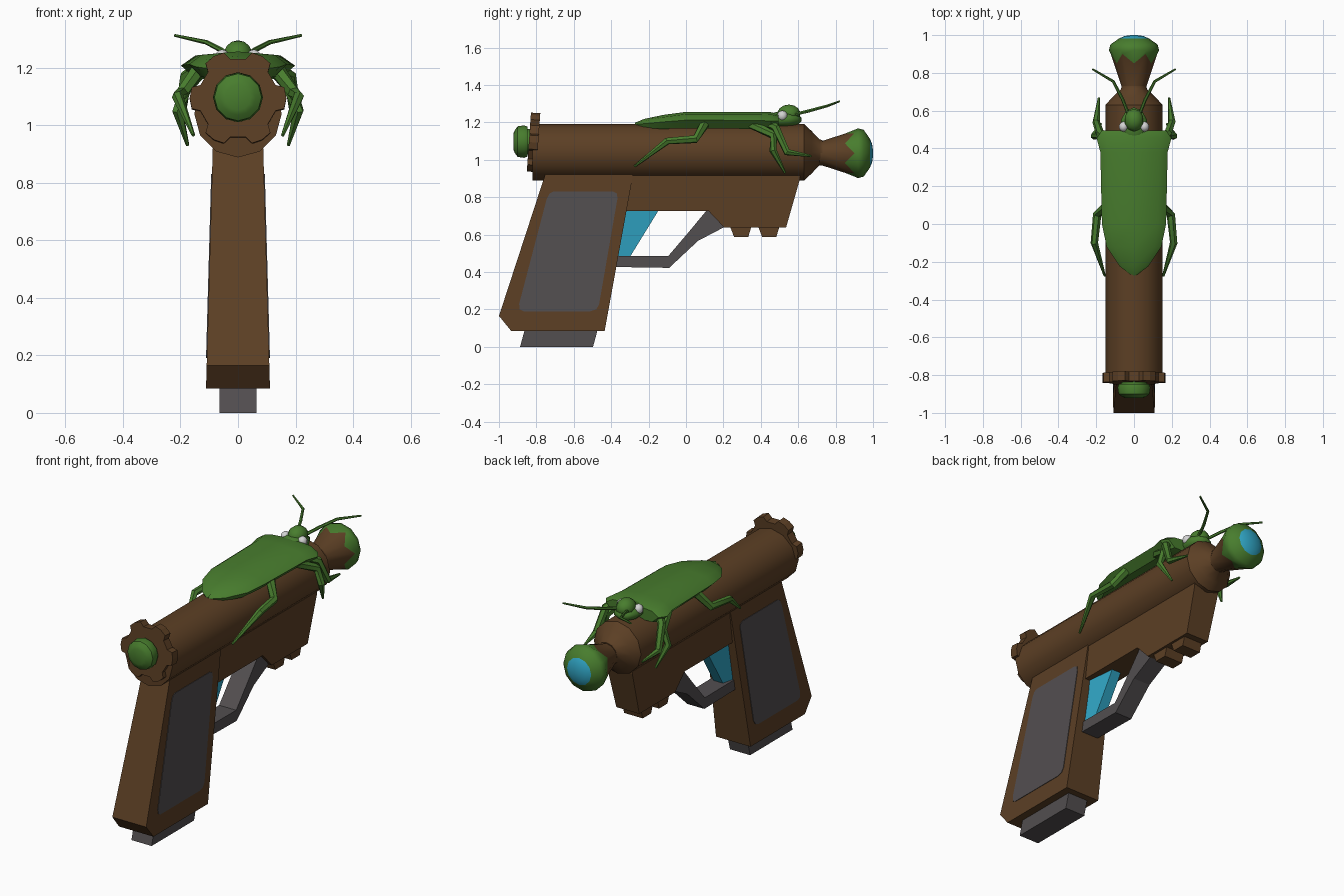
import bpy, bmesh, math
from mathutils import Vector, Matrix

cube = bpy.data.objects.get("Cube")
if cube:
    bpy.data.objects.remove(cube)


def material(name, rgb):
    m = bpy.data.materials.new(name)
    m.use_nodes = True
    m.diffuse_color = (*rgb, 1)
    m.node_tree.nodes["Principled BSDF"].inputs["Base Color"].default_value = (*rgb, 1)
    return m


BROWN = material("wood brown", (0.107, 0.05, 0.018))
GREEN = material("leaf green", (0.065, 0.205, 0.027))
GREY = material("dark grey", (0.085, 0.077, 0.08))
CYAN = material("cyan", (0.03, 0.38, 0.56))
WHITE = material("eye white", (0.65, 0.65, 0.65))


def finish(name, bm, mats, smooth=None):
    bmesh.ops.recalc_face_normals(bm, faces=bm.faces[:])
    mesh = bpy.data.meshes.new(name)
    bm.to_mesh(mesh)
    bm.free()
    for m in mats:
        mesh.materials.append(m)
    ob = bpy.data.objects.new(name, mesh)
    bpy.context.collection.objects.link(ob)
    if smooth:
        bpy.ops.object.select_all(action='DESELECT')
        bpy.context.view_layer.objects.active = ob
        ob.select_set(True)
        bpy.ops.object.shade_smooth_by_angle(angle=math.radians(smooth))
    return ob


def loft(name, rings, mats, smooth=None, bands=None):
    """Skin closed rings of equal length; bands gives a material index per strip."""
    bm = bmesh.new()
    rows = [[bm.verts.new(p) for p in r] for r in rings]
    for k, (a, b) in enumerate(zip(rows, rows[1:])):
        for i in range(len(a)):
            j = (i + 1) % len(a)
            f = bm.faces.new((a[i], a[j], b[j], b[i]))
            f.material_index = bands[k] if bands else 0
    bm.faces.new(rows[0])
    cap = bm.faces.new(rows[-1])
    cap.material_index = bands[-1] if bands else 0
    return finish(name, bm, mats, smooth)


def circle(y, r, z, n=12):
    return [Vector((r * math.sin(math.tau * i / n), y, z + r * math.cos(math.tau * i / n)))
            for i in range(n)]


def lathe(name, profile, z, mat, smooth=40):
    return loft(name, [circle(y, r, z) for y, r in profile], [mat], smooth)


def prism(name, outline, half_width, mat):
    """Side outline in y, z; half_width is a function of z."""
    return loft(name, [[(s * half_width(z), y, z) for y, z in outline] for s in (-1, 1)], [mat])


def tube(name, points, radii, mat, n=6):
    pts = [Vector(p) for p in points]
    rings = []
    for i, (p, r) in enumerate(zip(pts, radii)):
        t = (pts[min(i + 1, len(pts) - 1)] - pts[max(i - 1, 0)]).normalized()
        u = t.cross(Vector((1, 0, -0.4))).normalized()
        v = t.cross(u)
        rings.append([p + r * (u * math.cos(math.tau * k / n) + v * math.sin(math.tau * k / n))
                      for k in range(n)])
    return loft(name, rings, [mat], 35)


def ball(name, centre, radii, mat, seg=10, rows=7):
    bm = bmesh.new()
    bmesh.ops.create_uvsphere(bm, u_segments=seg, v_segments=rows, radius=1,
                              matrix=Matrix.Translation(centre) @ Matrix.Diagonal((*radii, 1)))
    return finish(name, bm, [mat], 60)


def grip_width(z):
    return 0.088 + (0.91 - z) * 0.028


def frame_width(z):
    return 0.082 - (0.91 - z) * 0.03


# Barrel and flared muzzle with a jagged green rim and a cyan lens
lathe("barrel", [(-0.82, 0.152), (0.63, 0.152), (0.67, 0.115), (0.715, 0.068), (0.73, 0.066)], 1.04, BROWN)
rings = [circle(y, r, 1.035) for y, r in
         [(0.7, 0.066), (0.73, 0.066), (0.875, 0.114), (0.92, 0.133), (0.95, 0.125),
          (0.983, 0.078), (0.995, 0.05), (1.0, 0.015)]]
for i, p in enumerate(rings[2]):
    p.y += 0.025 if i % 2 else -0.025
    p.x *= 1.08 if i % 2 else 0.92
    p.z = 1.035 + (p.z - 1.035) * (1.08 if i % 2 else 0.92)
loft("muzzle", rings, [BROWN, GREEN, CYAN], 50, [0, 0, 1, 1, 1, 2, 2])

# Toothed rear plate, leaning slightly forward, and the rear knob
outline = []
for k in range(6):
    for deg, r in ((11, 0.138), (17, 0.165), (30, 0.168), (43, 0.165), (49, 0.138)):
        a = math.radians(deg + 60 * k)
        outline.append((r * math.sin(a), r * math.cos(a)))
plate = loft("rear_plate", [[(x, y, z) for x, z in outline] for y in (-0.025, 0.025)], [BROWN])
plate.location = (0, -0.815, 1.093)
plate.rotation_euler.x = math.radians(-4)
lathe("rear_knob", [(-0.922, 0.045), (-0.915, 0.062), (-0.9, 0.082), (-0.865, 0.087), (-0.848, 0.08),
                    (-0.847, 0.068), (-0.81, 0.068)], 1.097, GREEN)

# Grip, side panels and magazine
prism("grip", [(-0.75, 0.93), (-1.0, 0.165), (-0.935, 0.085), (-0.435, 0.085), (-0.285, 0.91),
               (-0.285, 0.93)], grip_width, BROWN)
panel = [(-0.71, 0.83), (-0.39, 0.83), (-0.37, 0.82), (-0.366, 0.795), (-0.465, 0.225), (-0.48, 0.2),
         (-0.51, 0.19), (-0.87, 0.19), (-0.89, 0.2), (-0.892, 0.23), (-0.745, 0.79), (-0.73, 0.82)]
for side, s in (("left", 1), ("right", -1)):
    loft(side + "_grip_panel",
         [[(s * (grip_width(z) + d), y, z) for y, z in panel] for d in (-0.004, 0.003)], [GREY])
prism("magazine", [(-0.86, 0.1), (-0.887, 0), (-0.497, 0), (-0.47, 0.1)], lambda z: 0.065, GREY)

# Frame under the barrel with two lower lugs
prism("frame", [(-0.32, 0.92), (-0.32, 0.727), (0.12, 0.727), (0.205, 0.637), (0.535, 0.637),
                (0.61, 0.9), (0.61, 0.92)], frame_width, BROWN)
for i, y in enumerate((0.295, 0.445)):
    prism(f"lug_{i + 1}", [(y - 0.06, 0.645), (y - 0.038, 0.587), (y + 0.038, 0.587), (y + 0.055, 0.645)],
          lambda z: 0.06, BROWN)

# Trigger (wedge section) and trigger guard
loft("trigger", [[(-0.05, -0.34, 0.74), (0.05, -0.34, 0.74), (0.03, -0.14, 0.74), (-0.03, -0.14, 0.74)],
                 [(-0.05, -0.38, 0.48), (0.05, -0.38, 0.48), (0.03, -0.3, 0.48), (-0.03, -0.3, 0.48)]], [CYAN])
prism("trigger_guard", [(0.115, 0.735), (0.205, 0.64), (0.065, 0.567), (-0.09, 0.422), (-0.4, 0.427),
                        (-0.4, 0.487), (-0.095, 0.485), (0.02, 0.62)], lambda z: 0.055, GREY)

# Beetle shell: sections of y, half width, top and bottom
rings = []
for y, w, top, bot in ((-0.272, 0.012, 1.198, 1.18), (-0.225, 0.075, 1.218, 1.168), (-0.12, 0.145, 1.24, 1.165),
                       (0.0, 0.17, 1.256, 1.168), (0.38, 0.178, 1.256, 1.165), (0.455, 0.198, 1.254, 1.16),
                       (0.495, 0.17, 1.245, 1.17)):
    mid = (top + bot) / 2
    half = [(0.0, top), (0.75, top - 0.012), (1.0, mid), (0.75, bot), (0.0, bot)]
    rings.append([(w * f, y, z) for f, z in half] + [(-w * f, y, z) for f, z in half[3:0:-1]])
loft("beetle_shell", rings, [GREEN], 35)

# Beetle head
ball("beetle_neck", (0, 0.52, 1.215), (0.075, 0.1, 0.043), GREEN)
ball("beetle_head", (0, 0.55, 1.245), (0.052, 0.062, 0.05), GREEN)

# Eyes, antennae and legs on both sides
LEGS = {
    "front": [(0.13, 0.44, 1.2), (0.18, 0.48, 1.17), (0.2, 0.54, 1.04), (0.185, 0.67, 1.02)],
    "middle": [(0.13, 0.35, 1.19), (0.18, 0.47, 1.13), (0.21, 0.465, 1.05), (0.175, 0.53, 0.93)],
    "rear": [(0.14, 0.1, 1.19), (0.195, 0.05, 1.11), (0.21, -0.1, 1.10), (0.155, -0.275, 0.965)],
}
for side, s in (("left", 1), ("right", -1)):
    ball(side + "_eye", (s * 0.055, 0.515, 1.235), (0.026, 0.028, 0.028), WHITE)
    feeler = [(0.025, 0.57, 1.24), (0.06, 0.66, 1.262), (0.11, 0.755, 1.288), (0.22, 0.82, 1.312)]
    tube(side + "_antenna", [(s * x, y, z) for x, y, z in feeler], (0.009, 0.009, 0.008, 0.005), GREEN)
    for name, path in LEGS.items():
        tube(f"{side}_{name}_leg", [(s * x, y, z) for x, y, z in path], (0.026, 0.023, 0.02, 0.006), GREEN)
